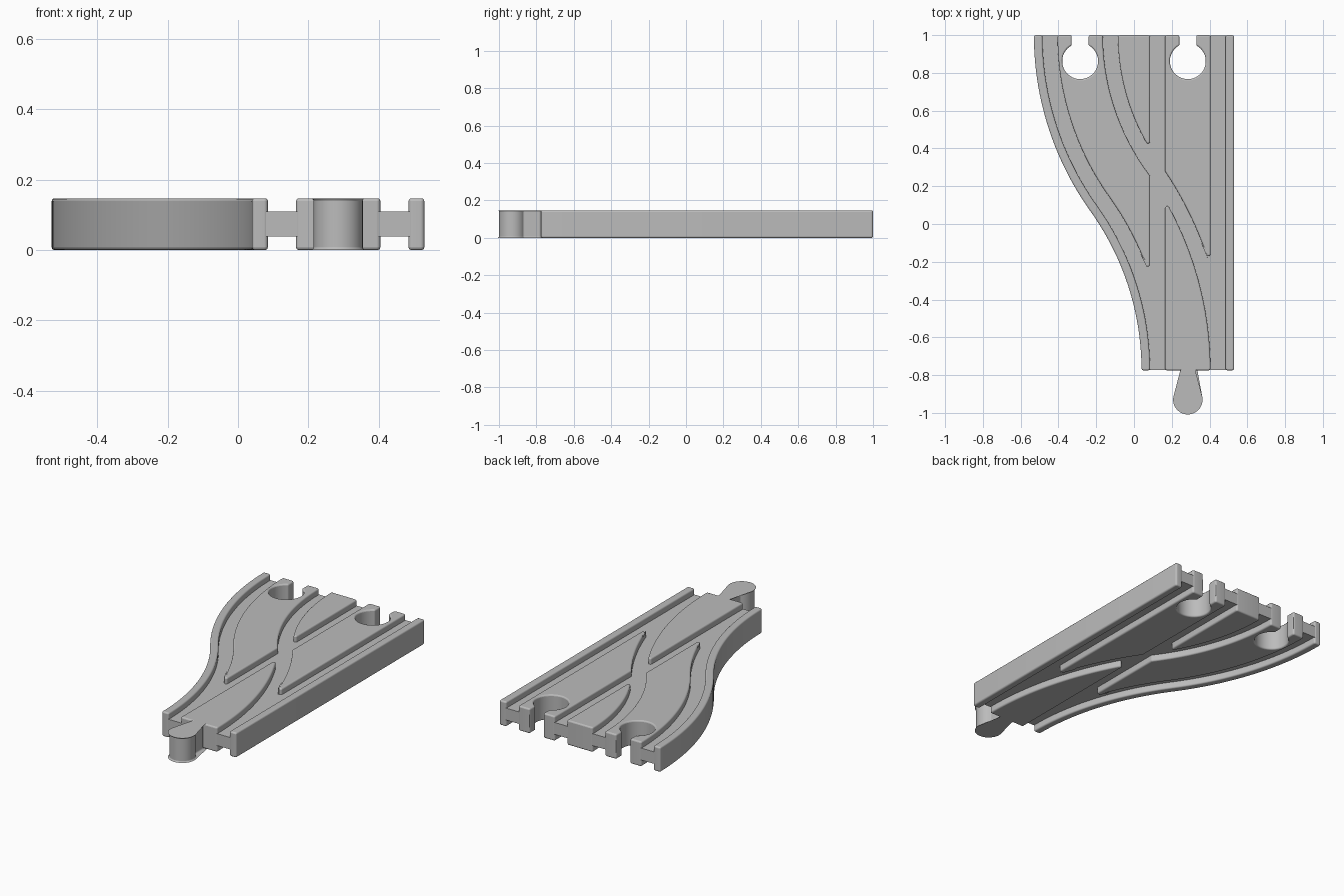
import bpy, bmesh, math
from mathutils import Vector

cube = bpy.data.objects.get("Cube")
if cube:
    bpy.data.objects.remove(cube, do_unlink=True)

# Overall layout: a straight track and an S-bend track that share one end
HEIGHT, WEB_LOW, WEB_HIGH = 0.147, 0.039, 0.11
FRONT, BACK = -0.775, 1.0
CENTRE = 0.285                       # straight track centre; bend ends at -CENTRE
HALF, INNER, OUTER = 0.245, 0.12, 0.20   # half width and groove walls
ROUND = 0.011

# The bend is two tangent arcs
LENGTH = BACK - FRONT
ANGLE = 2 * math.atan(2 * CENTRE / LENGTH)
RADII = LENGTH / math.sin(ANGLE)
R1 = 0.555 * RADII
R2 = RADII - R1

material = bpy.data.materials.new("light grey")
material.use_nodes = True
GREY = (0.5, 0.5, 0.5, 1)
material.diffuse_color = GREY
material.node_tree.nodes["Principled BSDF"].inputs["Base Color"].default_value = GREY


def bend_x(d, y):
    """x of the bend, shifted d to the right of its centre line."""
    if y < FRONT + (R1 + d) * math.sin(ANGLE):
        return CENTRE - R1 + math.sqrt((R1 + d) ** 2 - (y - FRONT) ** 2)
    return R2 - CENTRE - math.sqrt((R2 - d) ** 2 - (y - BACK) ** 2)


def crossing(d, x):
    """y where the shifted bend meets a straight wall."""
    low, high = FRONT, BACK
    for _ in range(50):
        mid = (low + high) / 2
        if bend_x(d, mid) > x:
            low = mid
        else:
            high = mid
    return low


def bend(d, start, end):
    n = max(8, int(abs(end - start) / 0.045))
    ys = [start + (end - start) * i / n for i in range(n + 1)]
    return [(bend_x(d, y), y) for y in ys]


def keyhole(x, edge, cy, r, neck):
    """Round end on a neck, walked from +x to -x for the back or -x to +x for the front."""
    s = 1 if edge > cy else -1
    gap = math.asin(neck / r)
    pts = [(x + s * neck, edge)]
    for i in range(37):
        a = gap + (2 * math.pi - 2 * gap) * i / 36
        pts.append((x + s * r * math.sin(a), cy + s * r * math.cos(a)))
    return pts + [(x - s * neck, edge)]


def rounded(points, r):
    """Replace sharp corners of an outline by small arcs."""
    pts = []
    for p in map(Vector, points):
        if not pts or (p - pts[-1]).length > 1e-4:
            pts.append(p)
    if (pts[0] - pts[-1]).length < 1e-4:
        pts.pop()
    out = []
    for i, p in enumerate(pts):
        u = (pts[i - 1] - p).normalized()
        v = (pts[(i + 1) % len(pts)] - p).normalized()
        half = u.angle(v) / 2
        if r == 0 or math.pi - 2 * half < math.radians(25):
            out.append(p)
            continue
        centre = p + (u + v).normalized() * (r / math.sin(half))
        a = p + u * (r / math.tan(half)) - centre
        b = p + v * (r / math.tan(half)) - centre
        sweep = a.angle_signed(b)
        for k in range(7):
            t = -sweep * k / 6       # angle_signed is clockwise
            c, s = math.cos(t), math.sin(t)
            out.append(centre + Vector((a.x * c - a.y * s, a.x * s + a.y * c)))
    return out


def prism(name, outline, low=0, high=HEIGHT, r=ROUND):
    """Extrude an outline and soften its rims."""
    bm = bmesh.new()
    face = bm.faces.new([bm.verts.new((p.x, p.y, low)) for p in rounded(outline, r)])
    top = bmesh.ops.extrude_face_region(bm, geom=[face])["geom"]
    bmesh.ops.translate(bm, vec=(0, 0, high - low),
                        verts=[g for g in top if isinstance(g, bmesh.types.BMVert)])
    bmesh.ops.recalc_face_normals(bm, faces=bm.faces[:])
    mesh = bpy.data.meshes.new(name)
    bm.to_mesh(mesh)
    bm.free()
    mesh.materials.append(material)
    obj = bpy.data.objects.new(name, mesh)
    bpy.context.collection.objects.link(obj)
    if r:
        bevel = obj.modifiers.new("soft_rim", "BEVEL")
        bevel.width, bevel.segments = 0.008, 3
        bevel.limit_method, bevel.angle_limit = "ANGLE", math.radians(60)
        bevel.use_clamp_overlap = False
    bpy.ops.object.select_all(action="DESELECT")
    obj.select_set(True)
    bpy.context.view_layer.objects.active = obj
    bpy.ops.object.shade_smooth_by_angle(angle=math.radians(35))


# Straight groove walls
L1, L2 = CENTRE - OUTER, CENTRE - INNER
R_IN, R_OUT, RIGHT = CENTRE + INNER, CENTRE + OUTER, CENTRE + HALF


def socket(x, edge=BACK, grow=0.0):
    return keyhole(x, edge, 0.862, 0.095 + grow, 0.045 + grow)


# Outer rails
prism("curved_rail", bend(-HALF, BACK, FRONT) + bend(-OUTER, FRONT, BACK))
prism("straight_rail", [(R_OUT, FRONT), (RIGHT, FRONT), (RIGHT, BACK), (R_OUT, BACK)])

# Raised beds between the grooves
prism("front_bed_with_peg",
      [(L2, FRONT)] + keyhole(CENTRE, FRONT, -0.93, 0.07, 0.034)
      + bend(INNER, FRONT, crossing(INNER, L2)))
prism("curved_bed",
      bend(-INNER, BACK, crossing(-INNER, L1))
      + bend(INNER, crossing(INNER, L1), BACK) + socket(-CENTRE))
prism("straight_bed",
      bend(OUTER, crossing(OUTER, L2), crossing(OUTER, R_IN))
      + [(R_IN, BACK)] + socket(CENTRE) + [(L2, BACK)])
prism("middle_bed", bend(OUTER, BACK, crossing(OUTER, L1)) + [(L1, BACK)])

# Groove floor joining everything, tucked inside the rails and beds
INSET = 0.002
near, far = FRONT + INSET, BACK - INSET
prism("groove_floor",
      bend(-HALF + 0.02, far, near) + [(RIGHT - 0.02, near), (RIGHT - 0.02, far)]
      + socket(CENTRE, far, INSET) + socket(-CENTRE, far, INSET),
      WEB_LOW, WEB_HIGH, 0)
